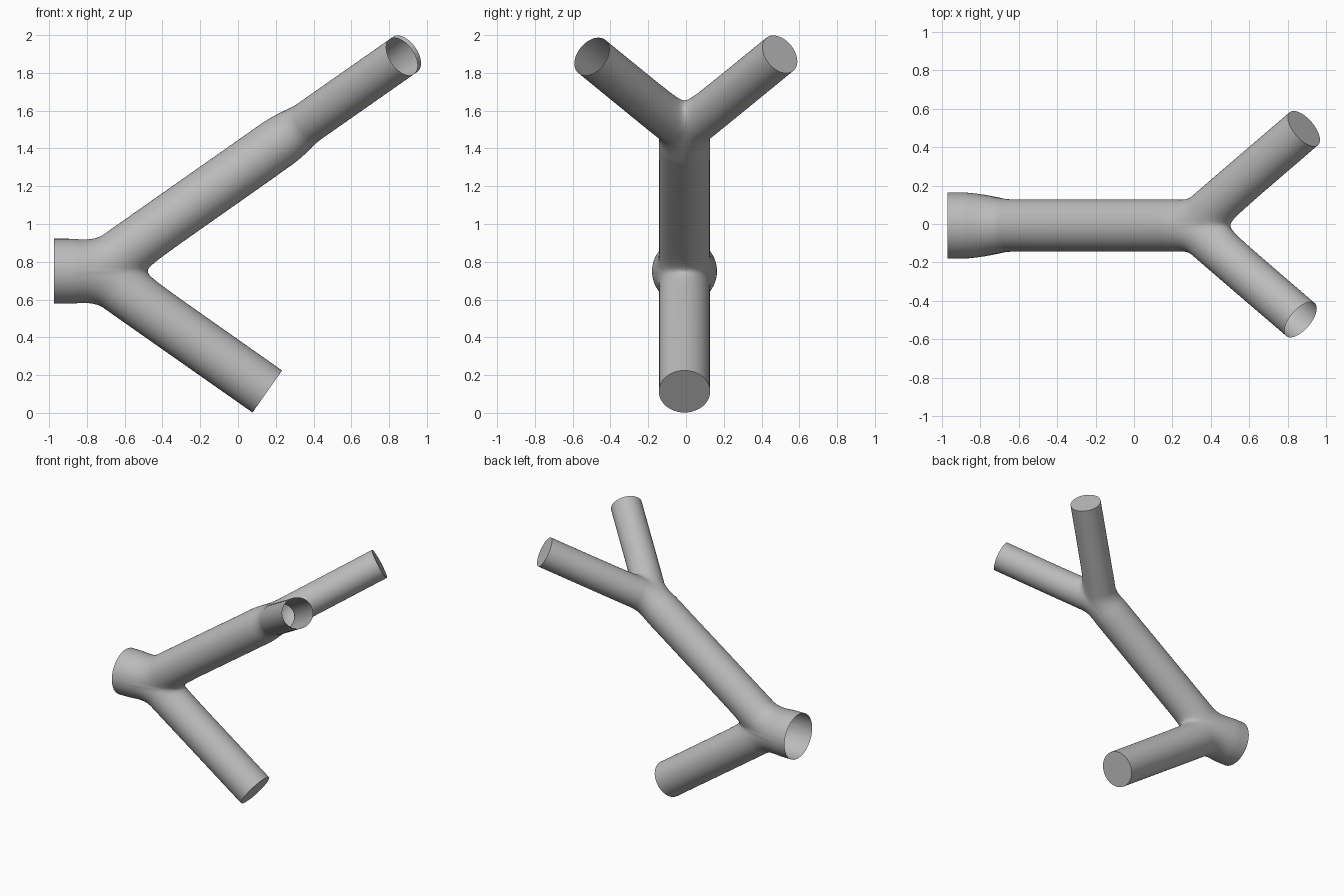
import bpy, bmesh
from math import sin, cos, tan, acos, pi, radians, sqrt
from mathutils import Vector

cube = bpy.data.objects.get("Cube")
if cube:
    bpy.data.objects.remove(cube, do_unlink=True)

grey = bpy.data.materials.new("light_grey")
grey.use_nodes = True
grey.diffuse_color = (0.5, 0.5, 0.5, 1)
grey.node_tree.nodes["Principled BSDF"].inputs["Base Color"].default_value = (0.5, 0.5, 0.5, 1)

ANGLE = radians(35)   # each branch turns this far from its parent
SEGS = 48             # points around each half section


def stations(back, bend, r_in, r_out, length):
    """Sections along one branch: (along, across, turn angle, radius)."""
    t = bend * tan(ANGLE / 2)
    crotch = r_out / tan(ANGLE)
    rows = [(-back, 0, 0, r_in)]
    # curved part, easing from the parent radius to the branch radius
    for i in range(21):
        k = i / 20
        turn = ANGLE * k
        ease = k * k * (3 - 2 * k)
        rows.append((bend * sin(turn) - t, bend * (1 - cos(turn)), turn,
                     r_in + (r_out - r_in) * ease))
    # straight part, dense around the point where the two branches separate
    steps = [crotch - (crotch - t) * (1 - i / 10) ** 2 for i in range(1, 11)]
    steps += [crotch + 0.3 * (i / 12) ** 2 for i in range(1, 13)] + [length]
    rows += [(d * cos(ANGLE), d * sin(ANGLE), ANGLE, r_out) for d in steps]
    return rows


def fork(name, origin, along, across, back, bend, r_in, r_out, rounding, branches):
    """Y-shaped tube: two half sweeps meeting on the symmetry plane."""
    side_axis = along.cross(across)
    bm = bmesh.new()
    for sign, length, capped in branches:
        rings = []
        for s, n, turn, r in stations(back, bend, r_in, r_out, length):
            limit = acos(max(-1, min(1, -n / (r * cos(turn)))))
            soft = rounding * turn / ANGLE
            ring = []
            for i in range(SEGS + 1):
                a = limit * (2 * i / SEGS - 1)
                ps = s - r * cos(a) * sin(turn)
                pn = max(0, n + r * cos(a) * cos(turn))
                # round the valley between the branches
                if turn > 0:
                    m = pn / tan(turn)
                    ps += sqrt(m * m + soft * soft) - m
                ring.append(bm.verts.new(origin + along * ps + across * (sign * pn)
                                         + side_axis * (r * sin(a))))
            rings.append(ring)
        for p, q in zip(rings, rings[1:]):
            for i in range(SEGS):
                bm.faces.new((p[i], p[i + 1], q[i + 1], q[i]))
        if capped:
            bm.faces.new(rings[-1][:-1])
    bmesh.ops.remove_doubles(bm, verts=bm.verts, dist=0.0002)
    bmesh.ops.recalc_face_normals(bm, faces=bm.faces)
    for f in bm.faces:
        f.smooth = True
    for f in bm.faces:
        if len(f.verts) > 4:
            f.smooth = False
            for e in f.edges:
                e.smooth = False
    mesh = bpy.data.meshes.new(name)
    bm.to_mesh(mesh)
    bm.free()
    mesh.materials.append(grey)
    obj = bpy.data.objects.new(name, mesh)
    bpy.context.collection.objects.link(obj)
    return obj


X, Y, Z = Vector((1, 0, 0)), Vector((0, 1, 0)), Vector((0, 0, 1))
rise = X * cos(ANGLE) + Z * sin(ANGLE)
root = Vector((-0.755, -0.008, 0.75))
SPAN, OVERLAP = 1.28, 0.2

# wide open inlet, long upper tube and capped lower tube
fork("main_fork", root, X, Z, 0.218, 0.46, 0.172, 0.136, 0.04,
     [(1, SPAN - OVERLAP, False), (-1, 1.11, True)])

# upper tube splitting into a capped back branch and an open front branch
fork("upper_fork", root + rise * SPAN, rise, Y, OVERLAP, 0.36, 0.136, 0.113, 0.043,
     [(1, 0.88, True), (-1, 0.855, False)])
